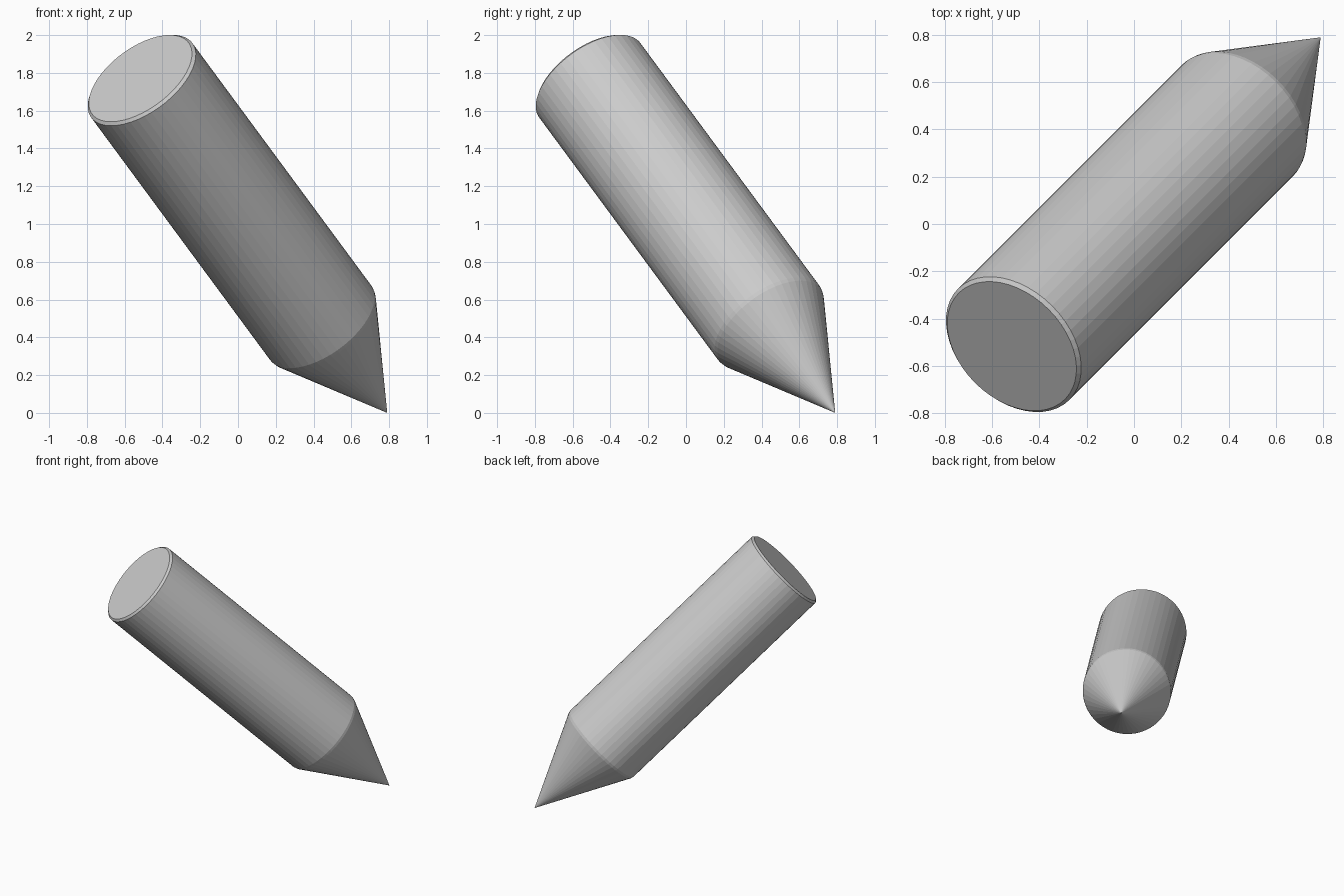
import bpy, bmesh
from math import cos, sin, pi
from mathutils import Vector

if "Cube" in bpy.data.objects:
    bpy.data.objects.remove(bpy.data.objects["Cube"])

SIDES = 48
TIP = Vector((0.79, 0.79, 0.0))
TOP = Vector((-0.517, -0.517, 1.771))
LENGTH = (TOP - TIP).length
RADIUS, CONE, BEVEL = 0.333, 0.68, 0.015


def revolve(name, profile):
    """Lathe (radius, height) points around z; radius 0 is a pole, open ends are capped."""
    bm = bmesh.new()
    rings = []
    for r, h in profile:
        n = SIDES if r > 0 else 1
        rings.append([bm.verts.new((r * cos(2 * pi * i / SIDES), r * sin(2 * pi * i / SIDES), h))
                      for i in range(n)])
    for a, b in zip(rings, rings[1:]):
        for i in range(SIDES):
            j = (i + 1) % SIDES
            if len(a) == 1:
                bm.faces.new((a[0], b[j], b[i]))
            else:
                bm.faces.new((a[i], a[j], b[j], b[i]))
    bm.faces.new(rings[-1])
    bmesh.ops.recalc_face_normals(bm, faces=bm.faces)
    mesh = bpy.data.meshes.new(name)
    bm.to_mesh(mesh)
    bm.free()
    obj = bpy.data.objects.new(name, mesh)
    bpy.context.collection.objects.link(obj)
    return obj


# Pointed round stake: cone tip, straight shaft, chamfered flat end
stake = revolve("pointed_stake", [
    (0, 0),
    (RADIUS - 0.005, CONE - 0.01),
    (RADIUS, CONE + 0.01),
    (RADIUS, LENGTH - BEVEL),
    (RADIUS - BEVEL, LENGTH),
])

# Lean it from the tip on the floor towards the raised end
stake.location = TIP
stake.rotation_euler = (TOP - TIP).to_track_quat('Z', 'Y').to_euler()
